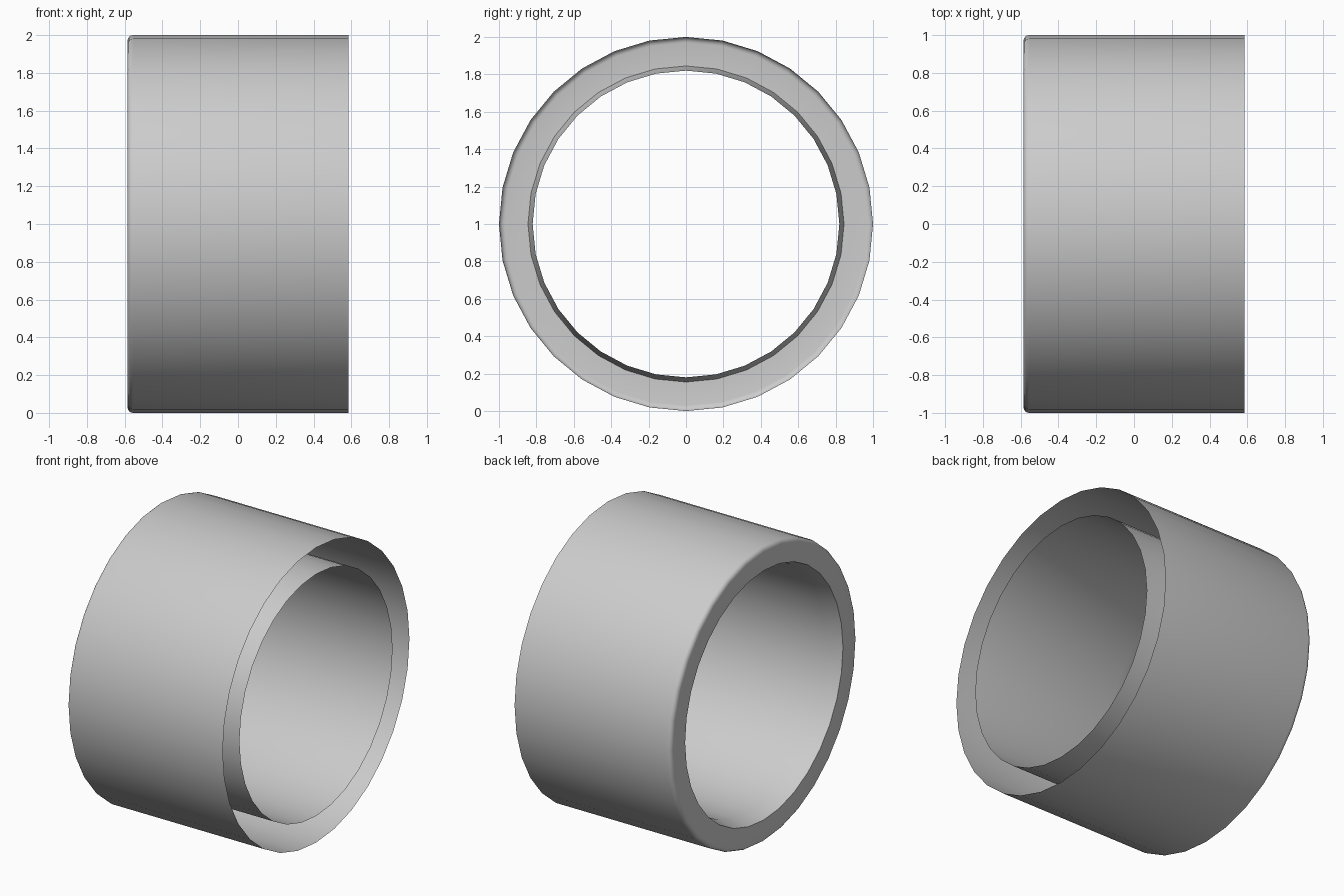
import bpy, bmesh, math

if "Cube" in bpy.data.objects:
    bpy.data.objects.remove(bpy.data.objects["Cube"])

SIDES = 32
HALF = 0.585      # half the width along x
ROUND = 0.03      # rounded outer edge at the closed end


def revolve_x(name, profile, centre_z):
    """Revolve an open (x, radius) profile around a horizontal x axis."""
    bm = bmesh.new()
    rings = []
    for x, r in profile:
        rings.append([bm.verts.new((x, r * math.sin(2 * math.pi * i / SIDES),
                                    centre_z + r * math.cos(2 * math.pi * i / SIDES)))
                      for i in range(SIDES)])
    for a, b in zip(rings, rings[1:]):
        for i in range(SIDES):
            j = (i + 1) % SIDES
            bm.faces.new((a[i], b[i], b[j], a[j]))
    # make the outer wall face away from the axis
    bm.normal_update()
    face = bm.faces[:][0]
    mid = face.calc_center_median()
    if face.normal.y * mid.y + face.normal.z * (mid.z - centre_z) < 0:
        bmesh.ops.reverse_faces(bm, faces=bm.faces[:])
    mesh = bpy.data.meshes.new(name)
    bm.to_mesh(mesh)
    bm.free()
    obj = bpy.data.objects.new(name, mesh)
    bpy.context.collection.objects.link(obj)
    bpy.context.view_layer.objects.active = obj
    obj.select_set(True)
    bpy.ops.object.shade_smooth_by_angle(angle=math.radians(35))
    obj.select_set(False)
    return obj


# Outer wall, rounded edge, flat end ring, then the flared inner tube
profile = [(HALF, 1.0)]
for k in range(5):
    a = math.radians(90 * k / 4)
    profile.append((-HALF + ROUND - ROUND * math.sin(a),
                    1 - ROUND + ROUND * math.cos(a)))
profile += [(-HALF, 0.845), (-0.47, 0.82), (HALF, 0.82)]
revolve_x("hollow_ring_shell", profile, 1.0)
